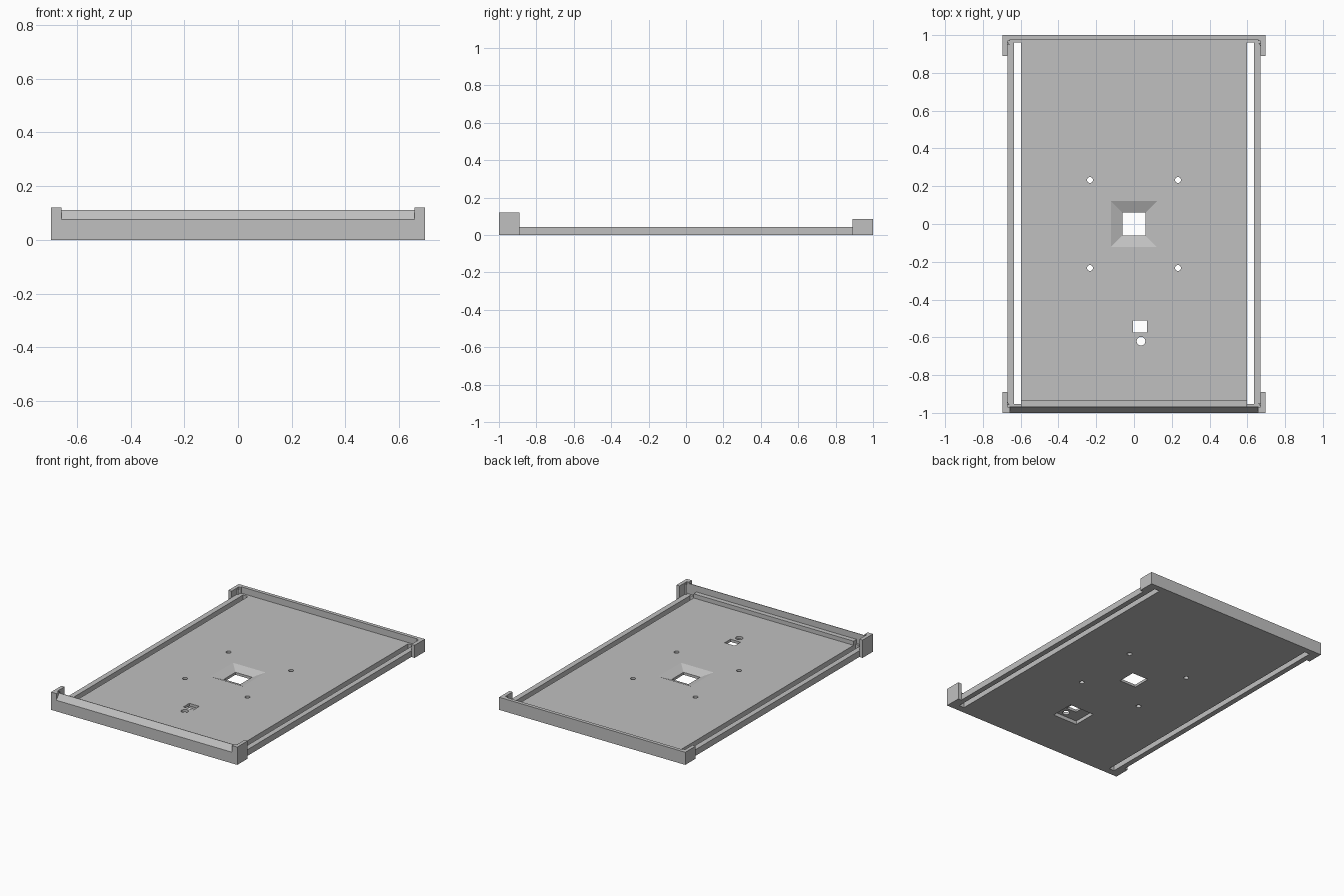
import bpy, bmesh
from math import pi
from mathutils import Matrix

cube = bpy.data.objects.get("Cube")
if cube:
    bpy.data.objects.remove(cube, do_unlink=True)

grey = bpy.data.materials.new("light_grey")
grey.use_nodes = True
GREY = (0.53, 0.53, 0.53, 1)
grey.diffuse_color = GREY
grey.node_tree.nodes["Principled BSDF"].inputs["Base Color"].default_value = GREY


def add(name, bm):
    bmesh.ops.recalc_face_normals(bm, faces=bm.faces)
    me = bpy.data.meshes.new(name)
    bm.to_mesh(me)
    bm.free()
    me.materials.append(grey)
    ob = bpy.data.objects.new(name, me)
    bpy.context.collection.objects.link(ob)
    return ob


def box(name, x0, x1, y0, y1, z0, z1):
    bm = bmesh.new()
    m = Matrix.Translation(((x0 + x1) / 2, (y0 + y1) / 2, (z0 + z1) / 2))
    m = m @ Matrix.Diagonal((abs(x1 - x0), y1 - y0, z1 - z0, 1))
    bmesh.ops.create_cube(bm, size=1, matrix=m)
    return add(name, bm)


def cone(name, x, y, z0, z1, r0, r1, sides, turn=0.0):
    bm = bmesh.new()
    m = Matrix.Translation((x, y, (z0 + z1) / 2)) @ Matrix.Rotation(turn, 4, "Z")
    bmesh.ops.create_cone(bm, cap_ends=True, segments=sides, radius1=r0,
                          radius2=r1, depth=z1 - z0, matrix=m)
    return add(name, bm)


def extrude_x(name, profile, x0, x1):
    bm = bmesh.new()
    face = bm.faces.new([bm.verts.new((x0, y, z)) for y, z in profile])
    out = bmesh.ops.extrude_face_region(bm, geom=[face])
    verts = [v for v in out["geom"] if isinstance(v, bmesh.types.BMVert)]
    bmesh.ops.translate(bm, vec=(x1 - x0, 0, 0), verts=verts)
    return add(name, bm)


def cut(ob, cutters):
    for c in cutters:
        mod = ob.modifiers.new("cut", "BOOLEAN")
        mod.operation = "DIFFERENCE"
        mod.solver = "EXACT"
        mod.object = c
    bpy.context.view_layer.update()
    dg = bpy.context.evaluated_depsgraph_get()
    me = bpy.data.meshes.new_from_object(ob.evaluated_get(dg))
    ob.modifiers.clear()
    ob.data = me
    for c in cutters:
        bpy.data.objects.remove(c, do_unlink=True)


T = 0.042      # plate thickness
RAIL = 0.671   # outer edge of the side rails
OUT = 0.695    # outer edge of the corners

# Base plate with side slots, sunken centre window and fixing holes
plate = box("base_plate", -RAIL, RAIL, -0.98, 0.985, 0, T)
cutters = [box("slot", s * 0.597, s * 0.635, -0.952, 0.96, -0.1, 0.2) for s in (-1, 1)]
cutters.append(box("window", -0.062, 0.062, -0.062, 0.062, -0.1, 0.2))
slope = 0.06 / 0.025           # run of the recess wall per unit height
low, high = 0.062, 0.122 + slope * 0.01
diag = 2 ** 0.5
cutters.append(cone("recess", 0, 0, T - 0.025, T + 0.01, low * diag, high * diag, 4, pi / 4))
for sx in (-1, 1):
    for sy in (-1, 1):
        cutters.append(cone("screw_hole", sx * 0.233, sy * 0.233, -0.1, 0.2, 0.016, 0.016, 20))
cutters.append(box("port", -0.005, 0.07, -0.575, -0.512, -0.1, 0.2))
cutters.append(cone("round_port", 0.037, -0.62, -0.1, 0.2, 0.023, 0.023, 24))
cutters.append(box("underside_pocket", -0.08, 0.105, -0.66, -0.495, -0.1, 0.024))
cut(plate, cutters)

# Front wall with sloped lip, and its inner ledge
extrude_x("front_wall", [(-1, 0), (-1, 0.075), (-0.97, 0.112), (-0.966, 0.112),
                         (-0.966, 0)], -0.66, 0.66)
box("front_ledge", -0.597, 0.597, -0.967, -0.934, T - 0.005, 0.07)

# Back wall
box("back_wall", -0.66, 0.66, 0.976, 1, 0, 0.085)

# Corner brackets: an outer cheek, an end cheek and a small catch
for sx, side in ((1, "left"), (-1, "right")):
    for sy, end, h in ((-1, "front", 0.12), (1, "back", 0.085)):
        name = end + "_" + side
        y0, y1 = sorted((sy * 0.89, sy))
        box(name + "_cheek", sx * RAIL, sx * OUT, y0, y1, 0, h)
        y0, y1 = sorted((sy * 0.968, sy))
        box(name + "_end", sx * 0.656, sx * RAIL, y0, y1, 0, h)
        cone(name + "_catch", sx * 0.668, sy * 0.954, T - 0.005, h - 0.01,
             0.011, 0.011, 3, pi if sx > 0 else 0)
